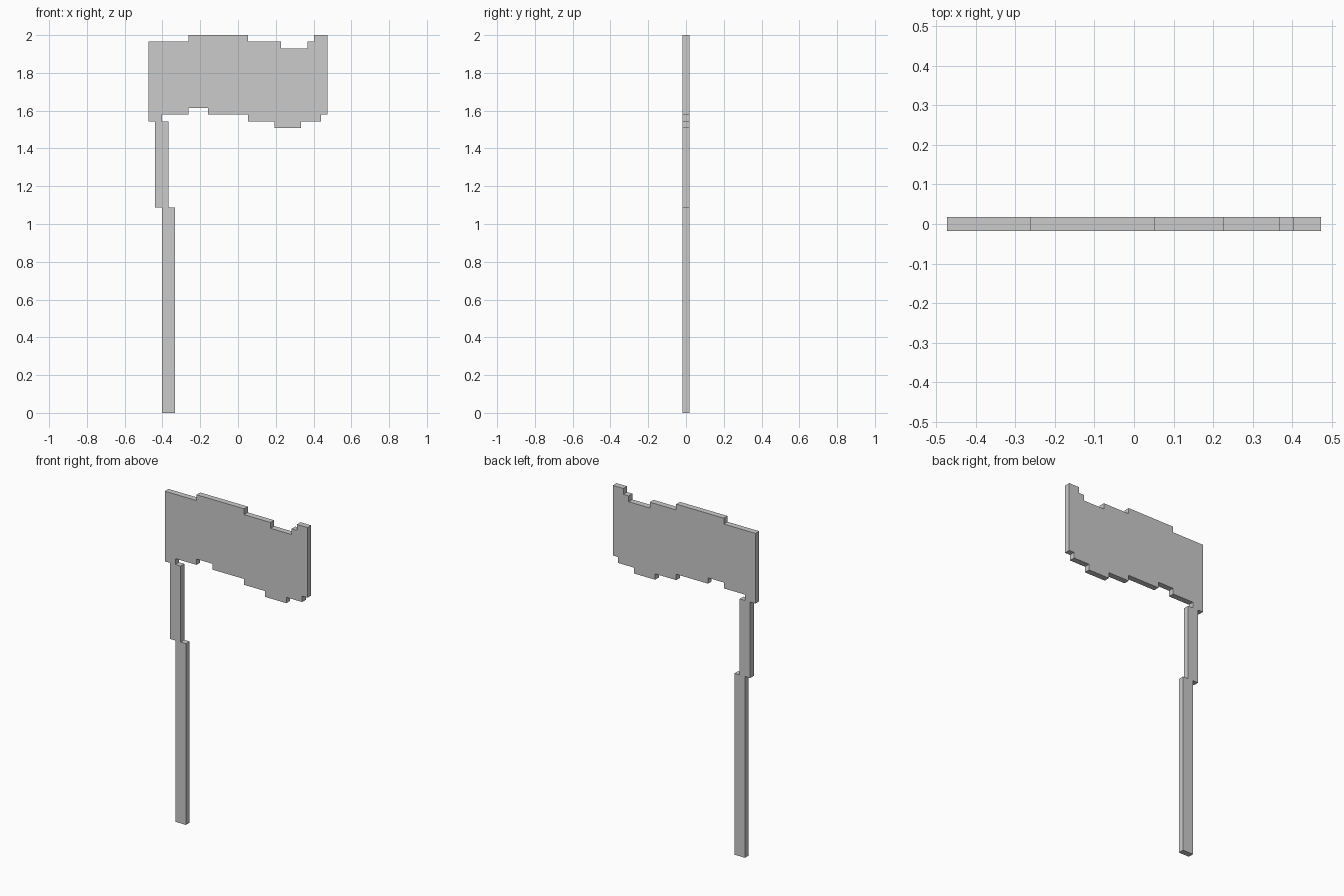
import bpy, bmesh
from mathutils import Vector

if "Cube" in bpy.data.objects:
    bpy.data.objects.remove(bpy.data.objects["Cube"])

# The flag is drawn on a square cell grid, 57 cells tall and 27 wide
U = 2 / 57
HALF_W = 13.5


def slab(name, outline):
    """Extrude a cell-grid outline (column, row) to one cell of depth."""
    bm = bmesh.new()
    verts = [bm.verts.new(((c - HALF_W) * U, -U / 2, r * U)) for c, r in outline]
    face = bm.faces.new(verts)
    ext = bmesh.ops.extrude_face_region(bm, geom=[face])
    moved = [g for g in ext["geom"] if isinstance(g, bmesh.types.BMVert)]
    bmesh.ops.translate(bm, verts=moved, vec=Vector((0, U, 0)))
    bmesh.ops.recalc_face_normals(bm, faces=bm.faces)
    mesh = bpy.data.meshes.new(name)
    bm.to_mesh(mesh)
    bm.free()
    obj = bpy.data.objects.new(name, mesh)
    bpy.context.collection.objects.link(obj)
    return obj


def stepped(steps):
    """Turn (start, end, row) runs into a stepped line of corners."""
    return [p for a, b, r in steps for p in ((a, r), (b, r))]


# Pole: two straight lengths, the upper one shifted by one cell
slab("pole", [(2, 0), (4, 0), (4, 31), (3, 31), (3, 44), (1, 44), (1, 31), (2, 31)])

# Waving cloth: stepped lower edge left to right, upper edge right to left
lower = [(0, 2, 44), (2, 6, 45), (6, 9, 46), (9, 15, 45), (15, 19, 44),
         (19, 23, 43), (23, 26, 44), (26, 27, 45)]
upper = [(27, 25, 57), (25, 24, 56), (24, 20, 55), (20, 15, 56),
         (15, 6, 57), (6, 0, 56)]
slab("flag_cloth", stepped(lower) + stepped(upper))
